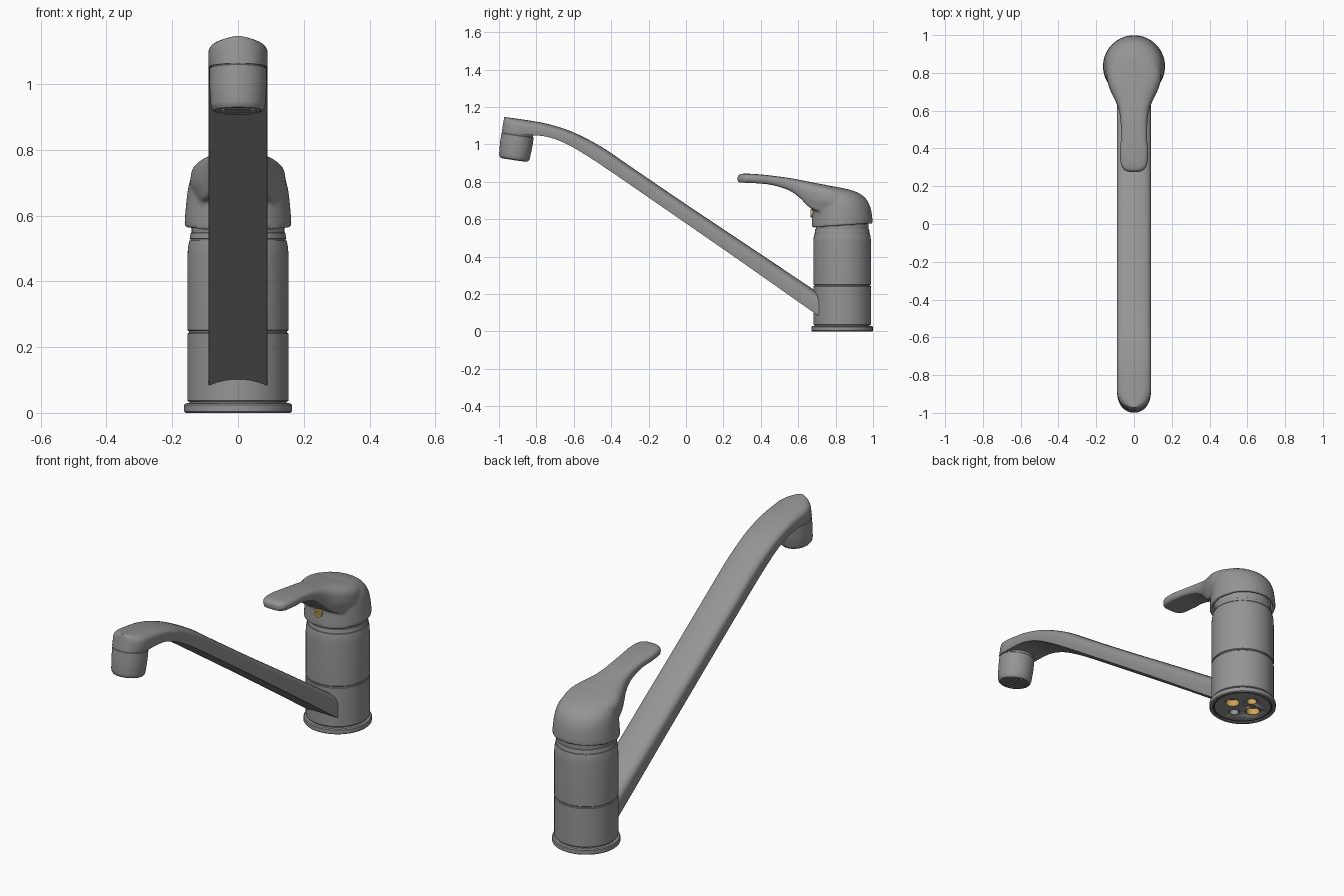
import bpy, bmesh, math
from mathutils import Vector, Matrix

if "Cube" in bpy.data.objects:
    bpy.data.objects.remove(bpy.data.objects["Cube"], do_unlink=True)

AXIS_Y = 0.835  # centre line of the body column


def material(name, rgb):
    m = bpy.data.materials.new(name)
    m.use_nodes = True
    m.diffuse_color = (*rgb, 1)
    m.node_tree.nodes["Principled BSDF"].inputs["Base Color"].default_value = (*rgb, 1)
    return m


METAL = material("grey metal", (0.3, 0.3, 0.3))
DARK = material("dark rubber", (0.04, 0.04, 0.04))
BRASS = material("brass", (0.6, 0.38, 0.1))


def finish(bm, name, mat, angle=35):
    bmesh.ops.recalc_face_normals(bm, faces=bm.faces)
    mesh = bpy.data.meshes.new(name)
    bm.to_mesh(mesh)
    bm.free()
    ob = bpy.data.objects.new(name, mesh)
    bpy.context.collection.objects.link(ob)
    mesh.materials.append(mat)
    bpy.ops.object.select_all(action="DESELECT")
    ob.select_set(True)
    bpy.context.view_layer.objects.active = ob
    bpy.ops.object.shade_smooth_by_angle(angle=math.radians(angle))
    return ob


def skin(bm, rings, caps=True):
    """Bridge closed loops of points, capping both ends if asked."""
    loops = [[bm.verts.new(p) for p in ring] for ring in rings]
    n = len(loops[0])
    for a, b in zip(loops, loops[1:]):
        for i in range(n):
            j = (i + 1) % n
            bm.faces.new((a[i], a[j], b[j], b[i]))
    if caps:
        bm.faces.new(loops[0])
        bm.faces.new(loops[-1])


def turned(name, profile, mat, matrix=Matrix(), n=64, caps=True):
    """Solid of revolution from (radius, height) pairs."""
    bm = bmesh.new()
    skin(bm, [[matrix @ Vector((r * math.cos(t * math.tau / n), r * math.sin(t * math.tau / n), z))
               for t in range(n)] for r, z in profile], caps)
    return finish(bm, name, mat)


def spline(keys, steps):
    """Catmull-Rom interpolation of section rows."""
    out = []
    for i in range(len(keys) - 1):
        p0, p1, p2, p3 = (keys[min(max(i + k, 0), len(keys) - 1)] for k in (-1, 0, 1, 2))
        for s in range(steps):
            t = s / steps
            out.append([b + 0.5 * t * (c - a + t * (2 * a - 5 * b + 4 * c - d + t * (3 * (b - c) + d - a)))
                        for a, b, c, d in zip(p0, p1, p2, p3)])
    return out + [list(keys[-1])]


def section(row, shoulder, foot, power, n=16):
    """Arched section: crowned top, upright sides, lightly rounded underside."""
    yt, zt, yb, zb, w = row
    pts = []
    for k in range(n + 1):
        a = math.pi * k / n
        c, s = math.cos(a), abs(math.sin(a))
        pts.append((math.copysign(abs(c) ** power, c), shoulder + (1 - shoulder) * s ** power))
    pts += [(-1, foot), (-1 + foot / 3, 0), (1 - foot / 3, 0), (1, foot)]
    return [(u * w, yb + (yt - yb) * v, zb + (zt - zb) * v) for u, v in pts]


column = Matrix.Translation((0, AXIS_Y, 0))

# base ring, open underneath, and body column
turned("base_ring", [(0.146, 0.03), (0.146, 0.003), (0.149, 0), (0.16, 0), (0.164, 0.004), (0.164, 0.024),
                     (0.16, 0.029), (0.146, 0.03)], METAL, column, caps=False)
turned("base_gasket", [(0.137, 0.016), (0.137, 0.006), (0.147, 0.006), (0.147, 0.016)], DARK, column, caps=False)
turned("lower_body", [(0.147, 0.026), (0.147, 0.035), (0.151, 0.035), (0.154, 0.038), (0.154, 0.241),
                      (0.151, 0.244), (0.149, 0.244), (0.149, 0.25)], METAL, column, caps=False)
turned("upper_body", [(0.14, 0.249), (0.151, 0.249), (0.154, 0.252), (0.154, 0.475), (0.152, 0.505),
                      (0.148, 0.524), (0.145, 0.525), (0.145, 0.529), (0.147, 0.53), (0.144, 0.547),
                      (0.141, 0.549), (0.141, 0.6)], METAL, column)

# underside plate with open supply sockets
plate = turned("bottom_plate", [(0.137, 0.006), (0.137, 0.03)], METAL, column)
for name, x, y, r, mat in (("left_inlet", 0.066, 0, 0.038, BRASS), ("right_inlet", -0.066, 0, 0.038, BRASS),
                           ("back_stud", 0, 0.07, 0.028, BRASS), ("front_stud", 0, -0.066, 0.026, METAL)):
    spot = Matrix.Translation((x, AXIS_Y + y, 0))
    cutter = turned(name + "_cutter", [(r, -0.02), (r, 0.05)], DARK, spot, 32)
    cutter.hide_render = True
    cutter.hide_set(True)
    hole = plate.modifiers.new(name, "BOOLEAN")
    hole.object = cutter
    hole.operation = "DIFFERENCE"
    turned(name, [(r, 0.045), (r, 0.005), (r * 0.88, 0.005), (r * 0.88, 0.04), (0.002, 0.04)], mat, spot, 32)

# spout: arched section swept from the body to the tip (top y, top z, bottom y, bottom z, half width)
spout_rows = [(0.76, 0.17, 0.76, 0.05, 0.09), (0.68, 0.225, 0.68, 0.103, 0.09),
              (0.3, 0.48, 0.3, 0.37, 0.09), (0, 0.68, 0, 0.578, 0.09), (-0.3, 0.884, -0.3, 0.785, 0.09),
              (-0.42, 0.967, -0.43, 0.874, 0.09), (-0.52, 1.025, -0.54, 0.946, 0.09),
              (-0.63, 1.076, -0.65, 1.008, 0.09), (-0.75, 1.112, -0.76, 1.044, 0.09), (-0.87, 1.133, -0.89, 1.051, 0.09)]
rows = spline(spout_rows, 4)
for k in range(1, 11):  # rounded tip
    a = k / 10 * math.radians(87)
    s, c = math.sin(a), math.cos(a)
    rows.append((-0.87 - 0.102 * s, 1.133 + 0.014 * s, -0.89 - 0.096 * s, 1.051 + 0.012 * s, 0.09 * c ** 0.85))
bm = bmesh.new()
skin(bm, [section(r, 0.5, 0.06, 0.75) for r in rows])
finish(bm, "spout", METAL, 40)

# tilted outlet nozzle with its aerator grid
tilt = Matrix.Translation((0, -0.92, 0.918)) @ Matrix.Rotation(math.radians(-8.5), 4, "X")
turned("nozzle_neck", [(0.083, 0.12), (0.083, 0.15)], METAL, tilt)
turned("nozzle", [(0.064, 0.02), (0.064, 0.003), (0.068, 0), (0.074, 0.001), (0.08, 0.008), (0.083, 0.02),
                  (0.087, 0.08), (0.087, 0.13), (0.084, 0.133)], METAL, tilt)
turned("aerator", [(0.065, 0.004), (0.065, 0.012)], DARK, tilt, 32)
bm = bmesh.new()
for i in range(-3, 4):
    half = math.sqrt(0.064 ** 2 - (i * 0.018) ** 2)
    for turn in (0, math.pi / 2):
        bmesh.ops.create_cube(bm, size=1, matrix=tilt @ Matrix.Rotation(turn, 4, "Z")
                              @ Matrix.Translation((i * 0.018, 0, 0.002)) @ Matrix.Diagonal((0.007, 2 * half, 0.008, 1)))
finish(bm, "aerator_grid", METAL)

# handle: leaning cap and lever, fused into one smooth shape
bm = bmesh.new()
cap = [(0.144, 0.6), (0.146, 0.557), (0.163, 0.557), (0.162, 0.58), (0.158, 0.63), (0.153, 0.67), (0.146, 0.7),
       (0.135, 0.72), (0.115, 0.739), (0.09, 0.751), (0.05, 0.758), (0.02, 0.759)]
rings = []
for r, z in cap:
    lean = 0.07 - 0.28 * min(1, max(0, (z - 0.59) / 0.11))
    rings.append([(r * math.cos(t * math.tau / 64), AXIS_Y + r * math.sin(t * math.tau / 64),
                   z + 0.008 + lean * r * math.sin(t * math.tau / 64)) for t in range(64)])
skin(bm, rings)
lever = [(0.276, 0.832, 0.276, 0.802, 0.03), (0.286, 0.84, 0.286, 0.797, 0.052),
         (0.315, 0.844, 0.315, 0.795, 0.07), (0.38, 0.841, 0.38, 0.792, 0.075), (0.46, 0.833, 0.46, 0.783, 0.07),
         (0.55, 0.821, 0.55, 0.755, 0.072), (0.61, 0.81, 0.61, 0.713, 0.082), (0.65, 0.802, 0.65, 0.672, 0.098),
         (0.69, 0.794, 0.69, 0.648, 0.118), (0.74, 0.785, 0.74, 0.645, 0.137), (0.79, 0.774, 0.79, 0.645, 0.145),
         (0.85, 0.762, 0.85, 0.645, 0.13), (0.91, 0.74, 0.91, 0.645, 0.085)]
skin(bm, [section(r, 0.45, 0.35, 0.62) for r in spline(lever, 4)])
handle = finish(bm, "handle", METAL)
remesh = handle.modifiers.new("fuse", "REMESH")
remesh.mode = "VOXEL"
remesh.voxel_size = 0.006
remesh.use_smooth_shade = True
soften = handle.modifiers.new("soften", "SMOOTH")
soften.factor = 0.5
soften.iterations = 14

# set screw under the lever
front = Matrix.Translation((0, 0.69, 0.632)) @ Matrix.Rotation(math.pi / 2, 4, "X")
turned("set_screw", [(0.022, 0), (0.022, 0.024), (0.01, 0.024), (0.009, 0.018)], BRASS, front, 24)
